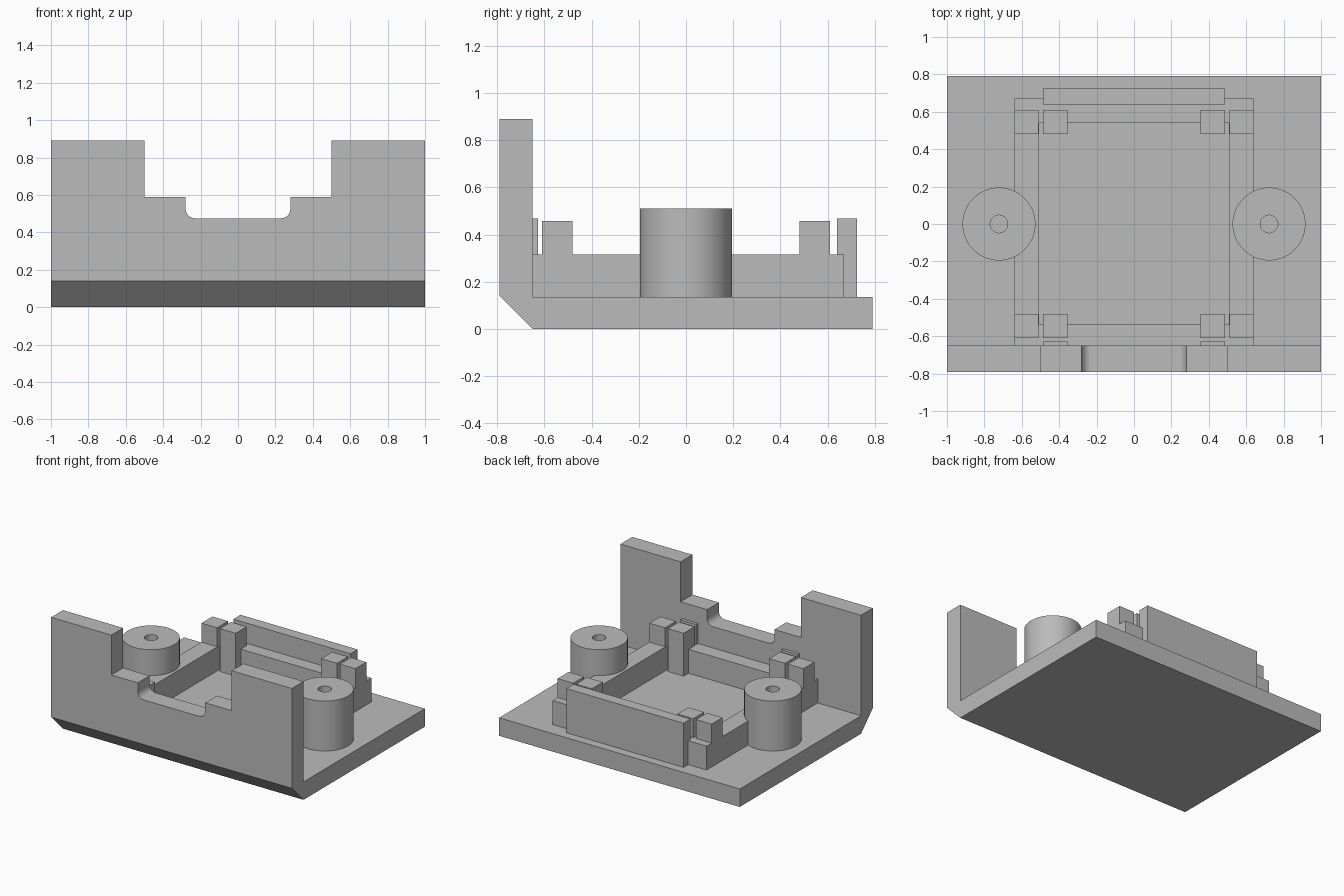
import bpy, bmesh, math
from mathutils import Vector

if "Cube" in bpy.data.objects:
    bpy.data.objects.remove(bpy.data.objects["Cube"], do_unlink=True)

grey = bpy.data.materials.new("plain grey")
grey.use_nodes = True
grey.diffuse_color = (0.5, 0.5, 0.5, 1)
grey.node_tree.nodes["Principled BSDF"].inputs["Base Color"].default_value = (0.5, 0.5, 0.5, 1)

FLOOR, RIM = 0.135, 0.315


def finish(name, bm):
    bmesh.ops.recalc_face_normals(bm, faces=bm.faces)
    mesh = bpy.data.meshes.new(name)
    bm.to_mesh(mesh)
    bm.free()
    mesh.materials.append(grey)
    obj = bpy.data.objects.new(name, mesh)
    bpy.context.collection.objects.link(obj)
    return obj


def prism(name, points, depth):
    """Extrude a flat outline along a vector."""
    bm = bmesh.new()
    face = bm.faces.new([bm.verts.new(p) for p in points])
    out = bmesh.ops.extrude_face_region(bm, geom=[face], use_keep_orig=True)
    moved = [g for g in out["geom"] if isinstance(g, bmesh.types.BMVert)]
    bmesh.ops.translate(bm, verts=moved, vec=Vector(depth))
    return finish(name, bm)


def box(name, x0, x1, y0, y1, z0, z1):
    outline = [(x0, y0, z0), (x1, y0, z0), (x1, y1, z0), (x0, y1, z0)]
    return prism(name, outline, (0, 0, z1 - z0))


def select_only(obj):
    bpy.ops.object.select_all(action='DESELECT')
    obj.select_set(True)
    bpy.context.view_layer.objects.active = obj


def cut(obj, cutter):
    mod = obj.modifiers.new("cut", 'BOOLEAN')
    mod.operation = 'DIFFERENCE'
    mod.solver = 'EXACT'
    mod.object = cutter
    select_only(obj)
    bpy.ops.object.modifier_apply(modifier=mod.name)
    bpy.data.objects.remove(cutter, do_unlink=True)


# Base plate and front wall as one bent section with a chamfered lower edge
section = [(-0.65, 0), (0.79, 0), (0.79, FLOOR), (-0.65, FLOOR),
           (-0.65, 0.89), (-0.79, 0.89), (-0.79, 0.14)]
body = prism("base_and_front_wall", [(-1, y, z) for y, z in section], (2, 0, 0))

# Stepped notch in the wall, rounded at its lowest corners
half, radius, low = 0.28, 0.05, 0.475
right = [(0.5, 1), (0.5, 0.59), (half, 0.59)]
for i in range(9):
    a = math.radians(90 * i / 8)
    right.append((half - radius + radius * math.cos(a), low + radius - radius * math.sin(a)))
notch = right + [(-x, z) for x, z in reversed(right)]
cut(body, prism("notch_cutter", [(x, -0.9, z) for x, z in notch], (0, 0.35, 0)))

# Raised rectangular frame around an open pocket
frame = box("pocket_frame", -0.64, 0.64, -0.66, 0.67, 0.1, RIM)
cut(frame, box("pocket_cutter", -0.507, 0.507, -0.537, 0.54, 0, 0.5))

# Retaining bar at the back
box("back_bar", -0.487, 0.487, 0.64, 0.725, 0.1, 0.467)


# Round boss with a screw hole, turned from its section
def boss(name, x):
    bm = bmesh.new()
    ring = [(0.047, 0.12), (0.047, 0.51), (0.195, 0.51), (0.195, 0.12)]
    verts = [bm.verts.new((r, 0, z)) for r, z in ring]
    edges = [bm.edges.new((verts[i], verts[(i + 1) % 4])) for i in range(4)]
    bmesh.ops.spin(bm, geom=verts + edges, cent=(0, 0, 0), axis=(0, 0, 1),
                   angle=math.tau, steps=64, use_merge=True)
    bmesh.ops.remove_doubles(bm, verts=bm.verts, dist=0.0001)
    obj = finish(name, bm)
    obj.location.x = x
    select_only(obj)
    bpy.ops.object.shade_smooth_by_angle(angle=math.radians(30))


# Paired posts at every pocket corner, front clips and bosses, on both sides
for side, s in (("left", 1), ("right", -1)):
    def span(a, b):
        return sorted((s * a, s * b))
    for end, e in (("back", 1), ("front", -1)):
        ys = sorted((e * 0.48, e * 0.61))
        box(f"{end}_{side}_outer_post", *span(0.51, 0.64), *ys, RIM, 0.457)
        box(f"{end}_{side}_inner_post", *span(0.355, 0.487), *ys, 0.1, 0.457)
    box(f"{side}_front_clip", *span(0.355, 0.487), -0.66, -0.627, 0.3, 0.467)
    boss(f"{side}_screw_boss", s * 0.722)
